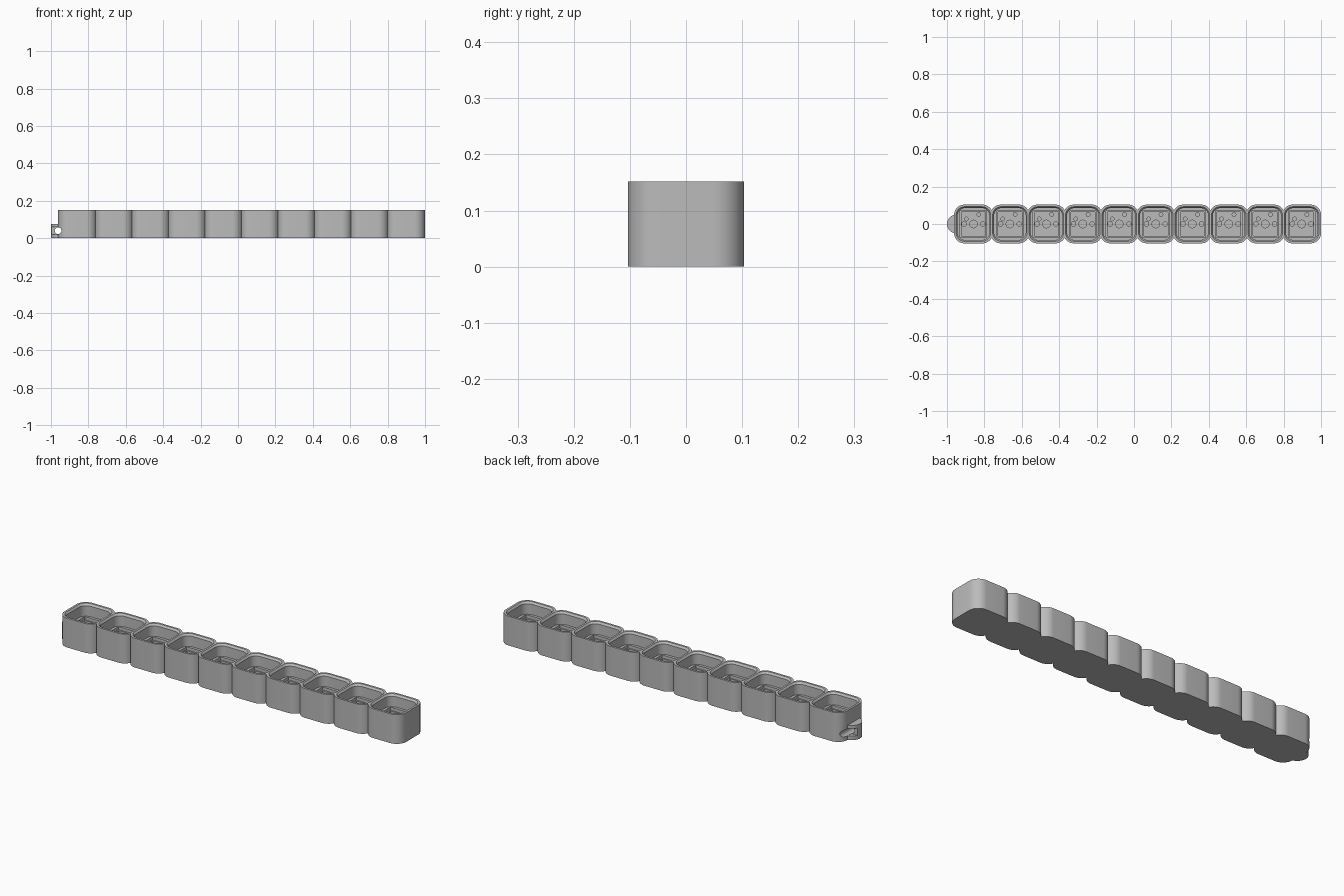
import bpy, bmesh, math
from mathutils import Matrix

if "Cube" in bpy.data.objects:
    bpy.data.objects.remove(bpy.data.objects["Cube"])

CELLS, PITCH, HALF, RADIUS, HEIGHT = 10, 0.195, 0.1035, 0.055, 0.152
LAST_X = 1 - HALF
CENTRES = [LAST_X - PITCH * i for i in reversed(range(CELLS))]
END_X = CENTRES[0] - HALF
LOOP_X = END_X + 0.012

grey = bpy.data.materials.new("plain_grey")
grey.use_nodes = True
grey.diffuse_color = (0.5, 0.5, 0.5, 1)
grey.node_tree.nodes["Principled BSDF"].inputs["Base Color"].default_value = (0.5, 0.5, 0.5, 1)


def finish(name, bm):
    bmesh.ops.recalc_face_normals(bm, faces=bm.faces)
    mesh = bpy.data.meshes.new(name)
    bm.to_mesh(mesh)
    bm.free()
    obj = bpy.data.objects.new(name, mesh)
    bpy.context.collection.objects.link(obj)
    mesh.materials.append(grey)
    return obj


def activate(obj):
    bpy.ops.object.select_all(action='DESELECT')
    obj.select_set(True)
    bpy.context.view_layer.objects.active = obj


def cut(obj, cutter, operation='DIFFERENCE'):
    cutter.hide_render = True
    mod = obj.modifiers.new("cut", 'BOOLEAN')
    mod.object, mod.operation, mod.solver = cutter, operation, 'EXACT'
    activate(obj)
    bpy.ops.object.modifier_apply(modifier=mod.name)


def arc(cx, cy, r, start, end, steps=10):
    angles = [math.radians(start + (end - start) * i / steps) for i in range(steps + 1)]
    return [(cx + r * math.cos(a), cy + r * math.sin(a)) for a in angles]


def rounded_square(cx, half, r):
    k = half - r
    corners = [(k, k), (-k, k), (-k, -k), (k, -k)]
    return [p for i, (x, y) in enumerate(corners)
            for p in arc(cx + x, y, r, 90 * i, 90 * i + 90, 8)]


def loft(bm, rings):
    """Closed skin through (points, z) rings."""
    loops = [[bm.verts.new((x, y, z)) for x, y in pts] for pts, z in rings]
    bm.faces.new(loops[0])
    bm.faces.new(loops[-1])
    for a, b in zip(loops, loops[1:]):
        for i in range(len(a)):
            j = (i + 1) % len(a)
            bm.faces.new((a[i], a[j], b[j], b[i]))


def cylinder(bm, r, depth, matrix, segments=24):
    bmesh.ops.create_cone(bm, cap_ends=True, segments=segments, radius1=r,
                          radius2=r, depth=depth, matrix=matrix)


# Scalloped outline of the joined cells, mirrored front to back
k = HALF - RADIUS
notch = math.degrees(math.acos((PITCH / 2 - k) / RADIUS))
back = []
for i, cx in enumerate(CENTRES):
    left = arc(cx - k, k, RADIUS, 180 if i == 0 else 180 - notch, 90)
    right = arc(cx + k, k, RADIUS, 90, 0 if i == CELLS - 1 else notch)
    back += (left if i == 0 else left[1:]) + right
outline = back + [(x, -y) for x, y in reversed(back)]
bm = bmesh.new()
loft(bm, [(outline, 0), (outline, HEIGHT)])
body = finish("tray_body", bm)

# Open wells: bevelled rim, shelf, square socket and ledge
well = [(0.0925, 0.046, 0.17), (0.0925, 0.046, HEIGHT), (0.085, 0.04, 0.142),
        (0.085, 0.04, 0.088), (0.071, 0.002, 0.088), (0.071, 0.002, 0.072),
        (0.064, 0.002, 0.072), (0.064, 0.002, 0.036)]
bm = bmesh.new()
for cx in CENTRES:
    loft(bm, [(rounded_square(cx, h, r), z) for h, r, z in well])
wells = finish("well_cutter", bm)

# Round holes in each socket floor
holes = [(0, 0, 0.0205), (-0.05, 0, 0.012), (0.05, 0, 0.012),
         (-0.038, 0.027, 0.01), (0.028, 0.051, 0.01)]
bm = bmesh.new()
for cx in CENTRES:
    for x, y, r in holes:
        cylinder(bm, r, 0.03, Matrix.Translation((cx + x, y, 0.03)))
hole_cutter = finish("hole_cutter", bm)

# Cross tunnel behind the end loop
bm = bmesh.new()
cylinder(bm, 0.018, 0.4, Matrix.Translation((END_X, 0, 0.04)) @ Matrix.Rotation(math.pi / 2, 4, 'X'))
tunnel = finish("tunnel_cutter", bm)

for cutter in (wells, hole_cutter, tunnel):
    cut(body, cutter)

# End loop: two half discs joined by a narrow web
half_disc = arc(LOOP_X, 0, 0.05, 90, 270, 24)
parts = [body]
for name, low, high in (("loop_lower_plate", 0, 0.021), ("loop_upper_plate", 0.059, 0.076)):
    bm = bmesh.new()
    loft(bm, [(half_disc, low), (half_disc, high)])
    parts.append(finish(name, bm))
web_outline = [p for p in half_disc if abs(p[1]) < 0.024]
web_outline += [(LOOP_X, web_outline[-1][1]), (LOOP_X, web_outline[0][1])]
bm = bmesh.new()
loft(bm, [(web_outline, 0.021), (web_outline, 0.059)])
web = finish("loop_web", bm)
cut(web, tunnel)
parts.append(web)

for cutter in (wells, hole_cutter, tunnel):
    bpy.data.objects.remove(cutter)
for obj in parts:
    activate(obj)
    bpy.ops.object.shade_smooth_by_angle(angle=math.radians(30))
